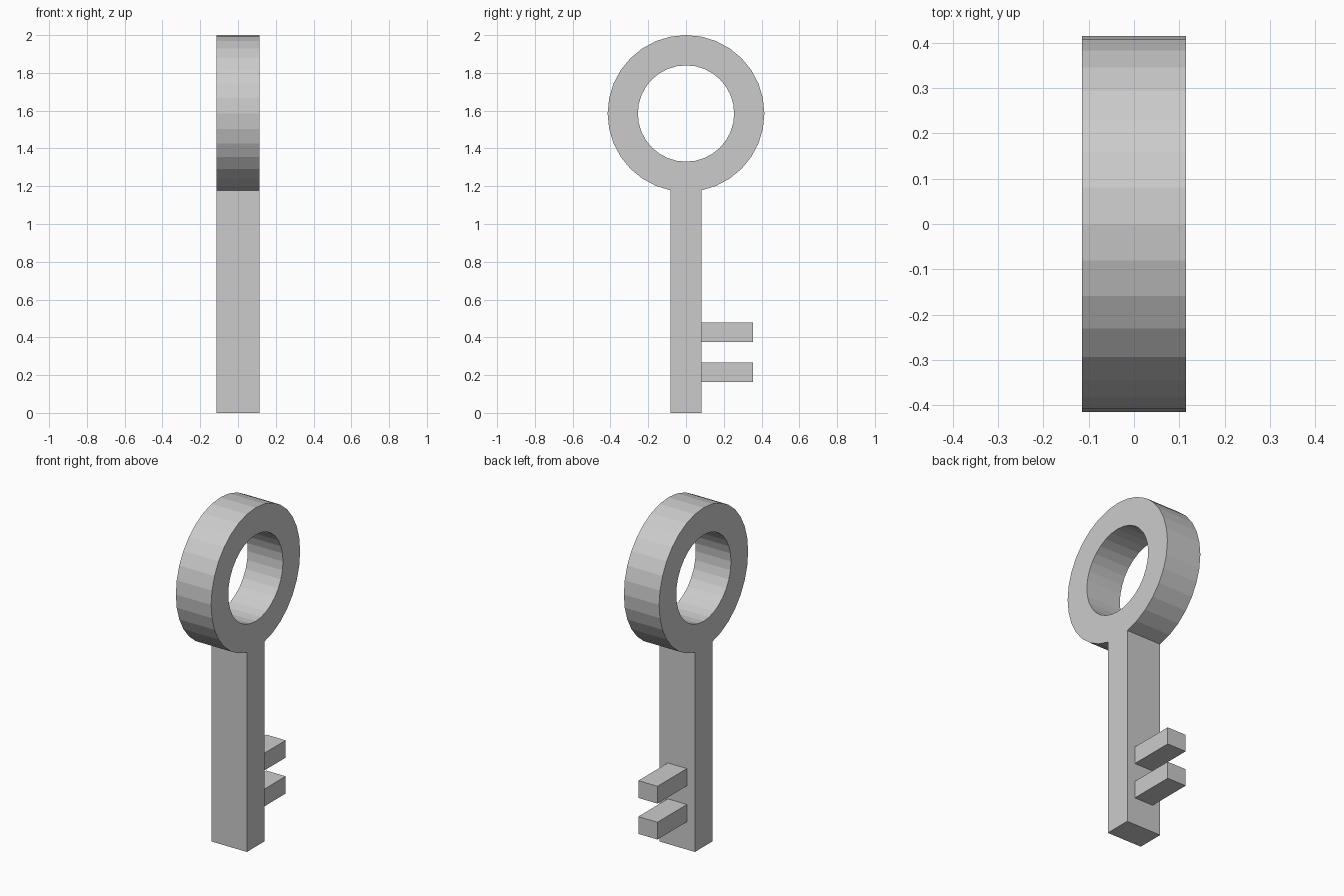
import bpy, bmesh, math

if "Cube" in bpy.data.objects:
    bpy.data.objects.remove(bpy.data.objects["Cube"])

SIDES = 32
R_OUT, R_IN, CZ = 0.415, 0.255, 1.585
HALF = 0.115

def finish(name, bm):
    bmesh.ops.recalc_face_normals(bm, faces=bm.faces)
    mesh = bpy.data.meshes.new(name)
    bm.to_mesh(mesh)
    bm.free()
    obj = bpy.data.objects.new(name, mesh)
    bpy.context.collection.objects.link(obj)
    return obj

# Bow ring and shaft: one flat profile, index 0 at the bottom, extruded along x
bm = bmesh.new()

def circle(r):
    step = 2 * math.pi / SIDES
    return [bm.verts.new((-HALF, r * math.sin(i * step), CZ - r * math.cos(i * step)))
            for i in range(SIDES)]

outer, inner = circle(R_OUT), circle(R_IN)
for i in range(SIDES):
    j = (i + 1) % SIDES
    bm.faces.new((outer[i], outer[j], inner[j], inner[i]))
foot = [bm.verts.new((-HALF, s * outer[1].co.y, 0)) for s in (-1, 1)]
bm.faces.new((foot[0], foot[1], outer[1], outer[0], outer[-1]))
ext = bmesh.ops.extrude_face_region(bm, geom=bm.faces[:], use_keep_orig=True)
bmesh.ops.translate(bm, vec=(2 * HALF, 0, 0),
                    verts=[v for v in ext["geom"] if isinstance(v, bmesh.types.BMVert)])
finish("bow_and_shaft", bm)

# Two narrower teeth on the back of the shaft
for name, z in (("lower_tooth", 0.215), ("upper_tooth", 0.427)):
    bm = bmesh.new()
    bmesh.ops.create_cube(bm, size=1)
    bmesh.ops.scale(bm, vec=(0.125, 0.275, 0.102), verts=bm.verts)
    tooth = finish(name, bm)
    tooth.location = (0, 0.2175, z)
